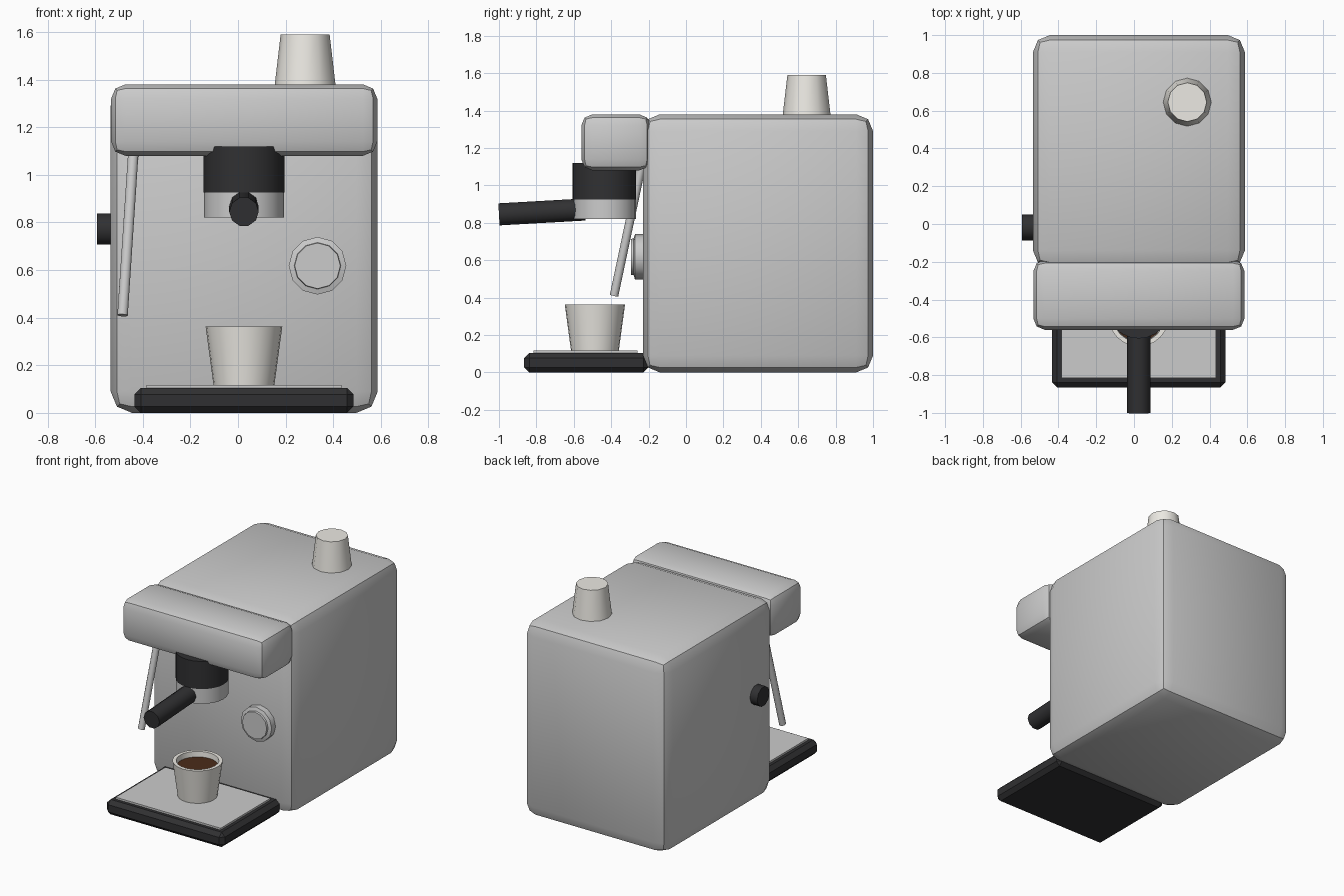
import bpy, bmesh, math
from mathutils import Vector

if "Cube" in bpy.data.objects:
    bpy.data.objects.remove(bpy.data.objects["Cube"])

CX = 0.025  # centre line of the machine


def material(name, rgb):
    m = bpy.data.materials.new(name)
    m.diffuse_color = (*rgb, 1)
    m.use_nodes = True
    m.node_tree.nodes["Principled BSDF"].inputs["Base Color"].default_value = m.diffuse_color
    return m


black = material("black_plastic", (0.03, 0.03, 0.032))
cream = material("cream_ceramic", (0.84, 0.82, 0.77))
brown = material("coffee_brown", (0.07, 0.025, 0.01))


def finish(name, bm, mat=None, angle=30):
    bmesh.ops.recalc_face_normals(bm, faces=bm.faces)
    me = bpy.data.meshes.new(name)
    bm.to_mesh(me)
    bm.free()
    ob = bpy.data.objects.new(name, me)
    bpy.context.collection.objects.link(ob)
    if mat:
        me.materials.append(mat)
    bpy.ops.object.select_all(action='DESELECT')
    ob.select_set(True)
    bpy.context.view_layer.objects.active = ob
    bpy.ops.object.shade_smooth_by_angle(angle=math.radians(angle))
    return ob


def box(name, lo, hi, bevel=0, segments=2, mat=None):
    bm = bmesh.new()
    bmesh.ops.create_cube(bm, size=1)
    lo, hi = Vector(lo), Vector(hi)
    for v in bm.verts:
        v.co = (lo + hi) / 2 + v.co * (hi - lo)
    if bevel:
        bmesh.ops.bevel(bm, geom=bm.edges[:], offset=bevel, segments=segments,
                        profile=0.5, affect='EDGES')
    return finish(name, bm, mat)


def lathe(name, start, axis, profile, sides, mat=None):
    """Rings of (radius, distance) along an axis; open ends are capped."""
    bm = bmesh.new()
    rot = Vector(axis).to_track_quat('Z', 'Y')
    rings = []
    for r, h in profile:
        rings.append([bm.verts.new(Vector(start) + rot @ Vector(
            (r * math.cos(math.tau * i / sides), r * math.sin(math.tau * i / sides), h)))
            for i in range(sides)])
    for a, b in zip(rings, rings[1:]):
        for i in range(sides):
            j = (i + 1) % sides
            bm.faces.new((a[i], a[j], b[j], b[i]))
    bm.faces.new(rings[0][::-1])
    bm.faces.new(rings[-1])
    return finish(name, bm, mat, 40)


def rod(name, a, b, r, sides, mat=None):
    d = Vector(b) - Vector(a)
    return lathe(name, a, d, [(r, 0), (r, d.length)], sides, mat)


# Housing and overhanging head
box("body", (-0.535, -0.23, 0), (0.587, 1.0, 1.38), 0.09)
box("brew_head", (-0.533, -0.56, 1.08), (0.585, -0.19, 1.38), 0.06)

# Drip tray with metal plate
box("drip_tray", (-0.435, -0.865, 0), (0.485, -0.2, 0.105), 0.027, 1, black)
box("drip_plate", (-0.385, -0.815, 0.09), (0.435, -0.26, 0.118))

# Brew group, filter basket and handle
rod("brew_group", (CX, -0.436, 0.925), (CX, -0.436, 1.12), 0.17, 24, black)
rod("filter_basket", (CX, -0.436, 0.82), (CX, -0.436, 0.93), 0.168, 24)
rod("filter_handle", (CX, -0.54, 0.871), (CX, -1.0, 0.845), 0.062, 10, black)

# Steam wand and its side knob
rod("steam_wand", (-0.485, -0.385, 0.41), (-0.436, -0.228, 1.15), 0.023, 10)
rod("steam_knob", (-0.50, -0.018, 0.772), (-0.592, -0.018, 0.772), 0.069, 10, black)

# Front dial
lathe("dial", (0.334, -0.21, 0.618), (0, -1, 0),
      [(0.121, 0), (0.121, 0.063), (0.098, 0.07), (0.096, 0.083)], 12)

# Filled cup on the tray
lathe("coffee_cup", (CX, -0.487, 0.118), (0, 0, 1),
      [(0.128, 0), (0.161, 0.244), (0.137, 0.244), (0.128, 0.15)], 24, cream)
rod("coffee", (CX, -0.487, 0.30), (CX, -0.487, 0.325), 0.134, 24, brown)

# Upside-down spare cup on top
lathe("spare_cup", (0.282, 0.645, 1.375), (0, 0, 1),
      [(0.128, 0), (0.103, 0.214)], 12, cream)
